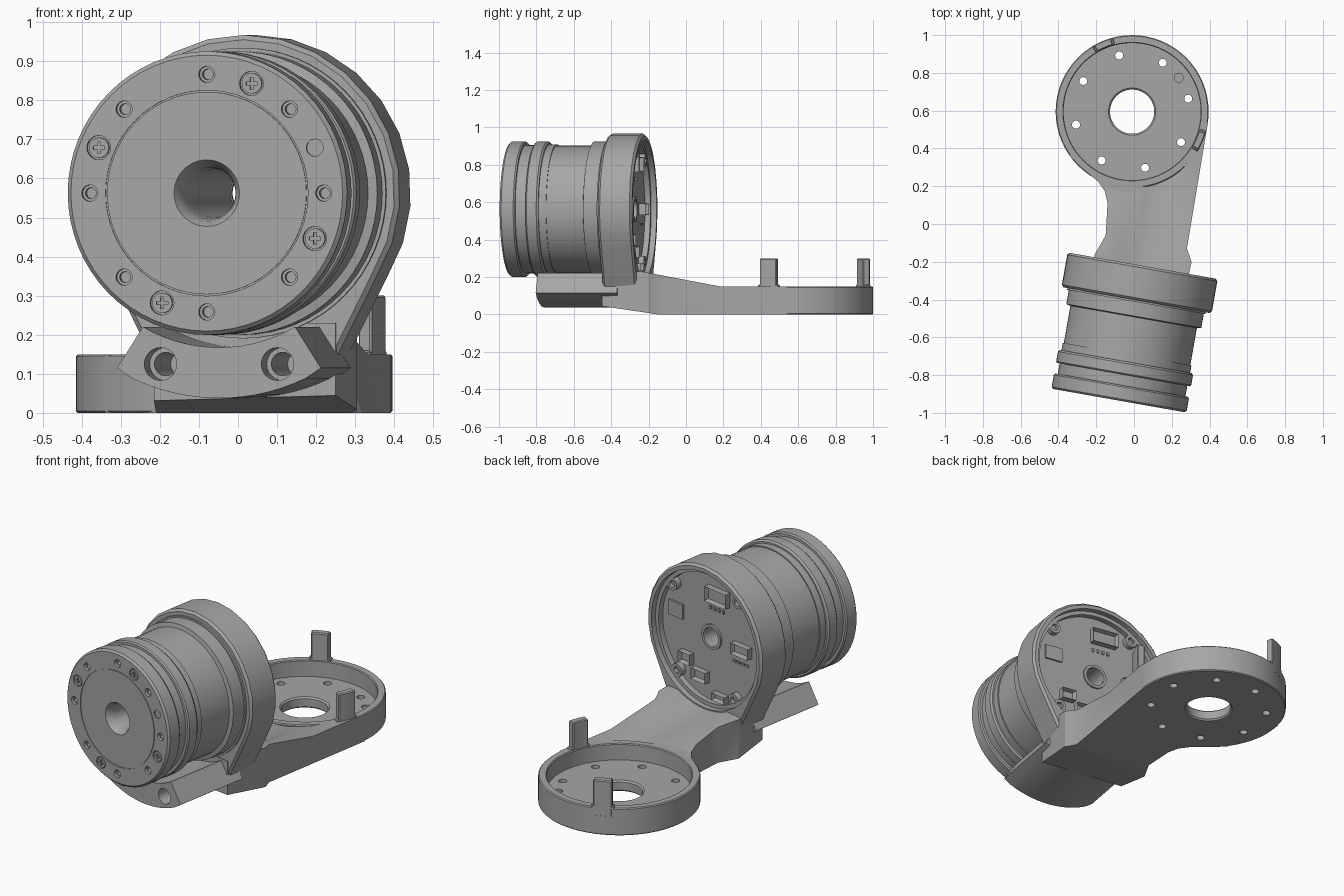
import bpy, bmesh
from math import sin, cos, radians, pi
from mathutils import Matrix, Vector

old = bpy.data.objects.get("Cube")
if old:
    bpy.data.objects.remove(old)

grey = bpy.data.materials.new("plain grey")
grey.use_nodes = True
GREY = (0.38, 0.38, 0.38, 1)
grey.diffuse_color = GREY
grey.node_tree.nodes["Principled BSDF"].inputs["Base Color"].default_value = GREY

# Motor frame: X to the right seen from behind, Y up, Z backwards along the shaft
a = radians(10)
MOTOR = Matrix(((-cos(a), 0, sin(a), -0.08), (sin(a), 0, cos(a), -0.935),
                (0, 1, 0, 0.5625), (0, 0, 0, 1)))
PAN = Matrix.Translation((-0.01, 0.595, 0))
WORLD = Matrix.Identity(4)


def finish(bm, name, frame):
    bmesh.ops.recalc_face_normals(bm, faces=bm.faces)
    mesh = bpy.data.meshes.new(name)
    bm.to_mesh(mesh)
    bm.free()
    obj = bpy.data.objects.new(name, mesh)
    obj.matrix_world = frame
    mesh.materials.append(grey)
    bpy.context.collection.objects.link(obj)
    return obj


def prism(name, pts, z0, z1, frame, inset=0, depth=0):
    bm = bmesh.new()
    face = bm.faces.new([bm.verts.new((x, y, z0)) for x, y in pts])
    ext = bmesh.ops.extrude_face_region(bm, geom=[face])["geom"]
    bmesh.ops.translate(bm, vec=(0, 0, z1 - z0),
                        verts=[v for v in ext if isinstance(v, bmesh.types.BMVert)])
    bmesh.ops.recalc_face_normals(bm, faces=bm.faces)
    if inset:
        top = [f for f in bm.faces if f.normal.z > 0.9]
        bmesh.ops.inset_region(bm, faces=top, thickness=inset, depth=0)
        bmesh.ops.translate(bm, vec=(0, 0, -depth), verts=top[0].verts)
    return finish(bm, name, frame)


def arc(r, start, end, n, cx=0, cy=0):
    angles = [radians(start + (end - start) * i / n) for i in range(n + 1)]
    return [(cx + r * cos(t), cy + r * sin(t)) for t in angles]


def rod(name, r, z0, z1, frame, cx=0, cy=0, n=20):
    return prism(name, arc(r, 0, 360, n, cx, cy)[:-1], z0, z1, frame)


def lathe(name, profile, seg, frame):
    bm = bmesh.new()
    rings = [[bm.verts.new((r * cos(2 * pi * i / seg), r * sin(2 * pi * i / seg), z))
              for i in range(seg)] for r, z in profile]
    for k, ring in enumerate(rings):
        nxt = rings[(k + 1) % len(rings)]
        for i in range(seg):
            j = (i + 1) % seg
            bm.faces.new((ring[i], ring[j], nxt[j], nxt[i]))
    return finish(bm, name, frame)


def apply_mod(obj, kind, **settings):
    mod = obj.modifiers.new(kind.lower(), kind)
    for key, value in settings.items():
        setattr(mod, key, value)
    bpy.context.view_layer.objects.active = obj
    bpy.ops.object.modifier_apply(modifier=mod.name)


def cut(obj, cutters, operation="DIFFERENCE"):
    for c in cutters:
        apply_mod(obj, "BOOLEAN", operation=operation, object=c, solver="EXACT")
        bpy.data.objects.remove(c)


def polar(r, deg):
    return r * cos(radians(deg)), r * sin(radians(deg))


def box(w, h, cx=0, cy=0):
    return [(cx - w / 2, cy - h / 2), (cx + w / 2, cy - h / 2),
            (cx + w / 2, cy + h / 2), (cx - w / 2, cy + h / 2)]


# Motor: flared bore, seam on the face, two front flanges, body, rear flange
motor = lathe("motor_body", [
    (0.055, 0.665), (0.062, 0.12), (0.066, 0.05), (0.072, 0.02), (0.085, 0),
    (0.259, 0), (0.259, 0.004), (0.263, 0.004), (0.263, 0), (0.353, 0), (0.363, 0.01),
    (0.363, 0.075), (0.357, 0.083), (0.343, 0.083), (0.343, 0.14), (0.357, 0.14),
    (0.363, 0.147), (0.363, 0.2), (0.355, 0.21), (0.346, 0.21), (0.346, 0.25),
    (0.34, 0.25), (0.34, 0.45), (0.363, 0.455), (0.363, 0.53), (0.372, 0.53),
    (0.372, 0.665)], 64, MOTOR)
SCREWS = [22.5 + 90 * k for k in range(4)]
holes = [rod("hole", 0.021, -0.1, 0.04, MOTOR, *polar(0.304, 45 * k)) for k in range(8)]
holes += [rod("hole", 0.031, -0.1, 0.012, MOTOR, *polar(0.304, d + 90)) for d in SCREWS]
holes.append(rod("hole", 0.022, -0.1, 0.006, MOTOR, *polar(0.304, 157.5)))
cut(motor, holes)
for d in SCREWS:
    x, y = polar(0.304, d + 90)
    screw = rod("face_screw", 0.026, 0.002, 0.014, MOTOR, x, y)
    cut(screw, [prism("slot", box(w, h, x, y), -0.1, 0.008, MOTOR)
                for w, h in ((0.03, 0.008), (0.008, 0.03))])
for k in range(8):
    x, y = polar(0.304, 45 * k)
    sleeve = rod("hole_sleeve", 0.021, 0.015, 0.042, MOTOR, x, y)
    cut(sleeve, [rod("hole", 0.014, -0.1, 0.035, MOTOR, x, y)])

# Housing ring that tapers down to the arm
side = [(0.225, -0.45), (0.19, -0.51)]
outline = arc(0.405, -32, 212, 18) + [(-x, y) for x, y in side] + side[::-1]
housing = prism("motor_housing", outline, 0.54, 0.725, MOTOR)
apply_mod(housing, "BEVEL", width=0.012, segments=1, limit_method="ANGLE",
          angle_limit=radians(50))
cut(housing, [rod("bore", 0.371, 0.4, 0.9, MOTOR, n=64)])

# Rear lip and screw bosses
lathe("rear_lip", [(0.35, 0.66), (0.372, 0.66), (0.372, 0.695), (0.35, 0.695)], 64, MOTOR)
for d in (52, 140, 228, 302):
    x, y = polar(0.335, d)
    boss = rod("rear_boss", 0.035, 0.66, 0.695, MOTOR, x, y)
    cut(boss, [rod("hole", 0.019, 0.675, 0.8, MOTOR, x, y)])

# Circuit board parts on the back of the motor
lathe("shaft_collar", [(0.052, 0.66), (0.068, 0.66), (0.068, 0.675), (0.052, 0.675)], 32, MOTOR)
for x, y, w, h in ((0.05, 0.24, 0.15, 0.08), (0.22, 0, 0.12, 0.06), (-0.17, -0.165, 0.08, 0.06),
                   (-0.07, -0.23, 0.1, 0.06), (0.07, -0.31, 0.09, 0.04)):
    prism("connector", box(w, h, x, y), 0.66, 0.7, MOTOR, inset=0.01, depth=0.025)
prism("chip", box(0.1, 0.08, -0.25, 0.07), 0.66, 0.675, MOTOR)
for k in range(4):
    prism("small_component", box(0.018, 0.012, 0.16 + 0.03 * k, -0.08), 0.66, 0.672, MOTOR)
    prism("small_component", box(0.012, 0.018, -0.01 + 0.03 * k, 0.16), 0.66, 0.672, MOTOR)

# Clamp block under the motor
block = prism("clamp_block", arc(0.395, -120, -60, 14) + [(0.265, -0.4475)]
              + arc(0.525, -64.5, -115.5, 14) + [(-0.265, -0.4475)], 0.18, 0.62, MOTOR)
cut(block, [rod("hole", r, -0.1, z, MOTOR, s * 0.152, -0.4375, 24)
            for s in (-1, 1) for r, z in ((0.042, 0.26), (0.03, 0.5))])

# Scooped arm between the housing and the pan
plan = [(0.25, -0.45), (0.305, -0.2), (0.28, -0.13), (0.392, 0.54), (0.2, 0.7), (-0.2, 0.6),
        (-0.34, 0.36), (-0.25, 0.275), (-0.19, 0.225), (-0.155, 0.175), (-0.14, 0.11),
        (-0.15, -0.06), (-0.21, -0.165), (-0.215, -0.36)]
arm = prism("arm", plan, 0, 0.3, WORLD)
PROFILE = Matrix(((0, 0, 1, 0), (1, 0, 0, 0), (0, 1, 0, 0), (0, 0, 0, 1)))
slope = prism("slope", [(-0.5, 0.052), (-0.15, 0), (0.8, 0), (0.8, 0.15), (0.18, 0.15),
                        (-0.24, 0.23), (-0.5, 0.23)], -1, 1, PROFILE)
cut(arm, [slope], "INTERSECT")
SCOOP = MOTOR @ Matrix.Translation((0, 0.025, 0.725)) @ Matrix.Rotation(radians(6), 4, "X")
cut(arm, [rod("scoop", 0.4, -0.4, 0.9, SCOOP, n=64),
          rod("clearance", 0.385, -0.5, 0.5, PAN, n=64)])

# Round pan with a centre hole and a ring of mounting holes
pan = lathe("pan", [(0.125, 0), (0.4, 0), (0.405, 0.005), (0.405, 0.145), (0.4, 0.15),
                    (0.367, 0.15), (0.363, 0.145), (0.363, 0.06), (0.125, 0.06),
                    (0.117, 0.052), (0.117, 0.008)], 64, PAN)
cut(pan, [rod("hole", 0.021, -0.1, 0.1, PAN, *polar(0.305, 13 + 45 * k)) for k in range(8)]
    + [rod("hole", 0.023, 0.05, 0.1, PAN, *polar(0.305, 36))])

# Upright tabs on the pan rim, each with a flared foot
for mid in (113, -23):
    for half, z0, z1 in ((7, 0.1, 0.3), (8.5, 0.14, 0.16)):
        tab = prism("rim_tab", arc(0.405, mid - half, mid + half, 6)
                    + arc(0.366, mid + half, mid - half, 6), z0, z1, PAN)
        apply_mod(tab, "BEVEL", width=0.005, segments=1, limit_method="ANGLE",
                  angle_limit=radians(50))

# Smooth rounds, sharp edges
for obj in bpy.context.collection.objects:
    if obj.type == "MESH" and obj.data.materials and obj.data.materials[0] == grey:
        bpy.ops.object.select_all(action="DESELECT")
        obj.select_set(True)
        bpy.context.view_layer.objects.active = obj
        bpy.ops.object.shade_smooth_by_angle(angle=radians(30))
